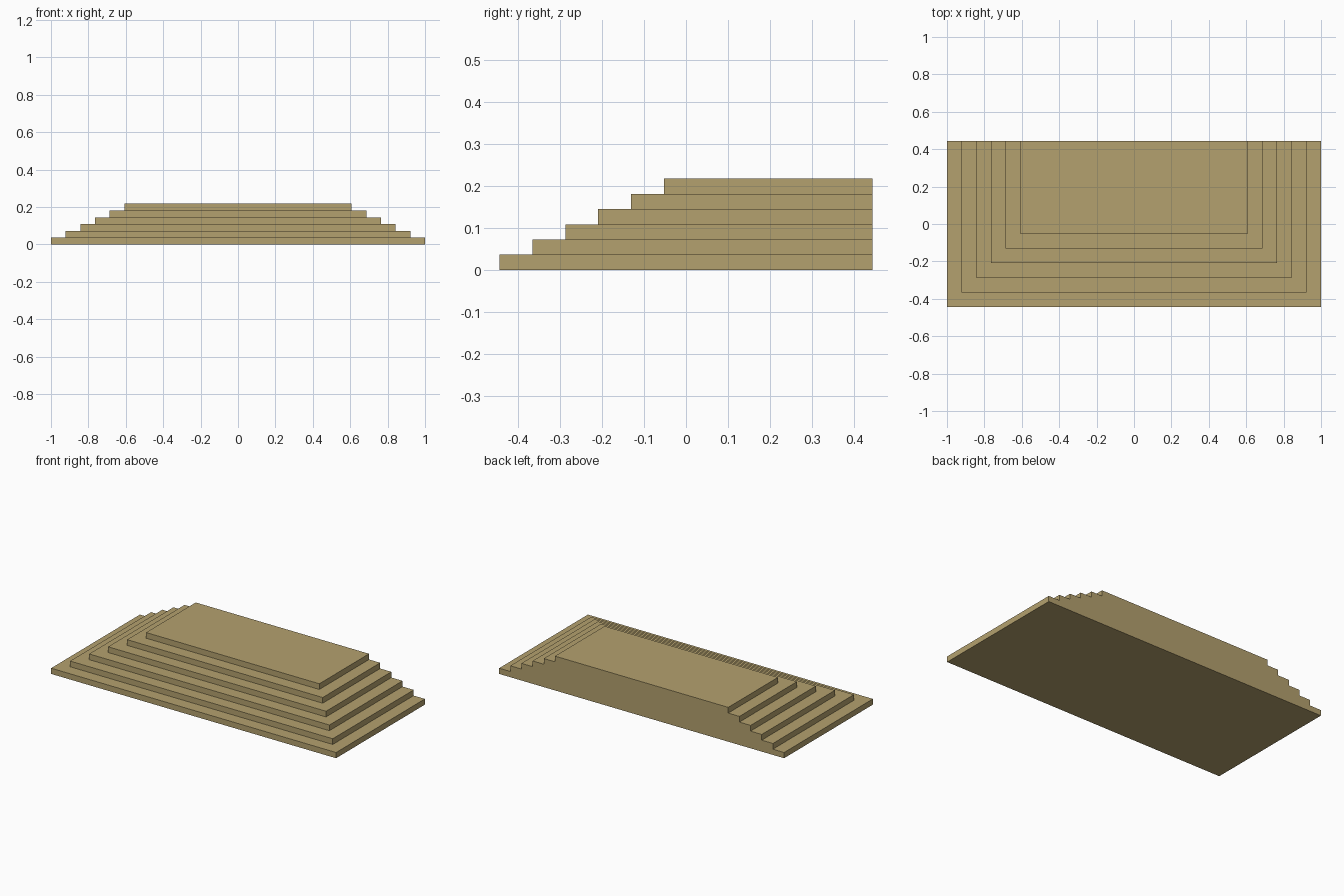
import bpy
import bmesh
from mathutils import Vector

default = bpy.data.objects.get("Cube")
if default:
    bpy.data.objects.remove(default, do_unlink=True)

STEPS = 6
RISE = 0.2178 / STEPS
TREAD = 0.0784
HALF_WIDTH = 1.0
HALF_DEPTH = 0.445

# Sandstone colour shared by every step
stone = bpy.data.materials.new("sandstone")
stone.use_nodes = True
colour = (0.456, 0.356, 0.156, 1.0)
stone.diffuse_color = colour
bsdf = next(n for n in stone.node_tree.nodes if n.type == "BSDF_PRINCIPLED")
bsdf.inputs["Base Color"].default_value = colour
bsdf.inputs["Roughness"].default_value = 0.9


def slab(name, low, high):
    """Box spanning two opposite corners."""
    low, high = Vector(low), Vector(high)
    size, centre = high - low, (low + high) / 2
    bm = bmesh.new()
    bmesh.ops.create_cube(bm, size=1)
    bmesh.ops.scale(bm, vec=size, verts=bm.verts)
    mesh = bpy.data.meshes.new(name)
    bm.to_mesh(mesh)
    bm.free()
    mesh.materials.append(stone)
    obj = bpy.data.objects.new(name, mesh)
    obj.location = centre
    bpy.context.collection.objects.link(obj)
    return obj


# Steps recede on the front and both sides, and stay flush at the back
for i in range(STEPS):
    inset = i * TREAD
    name = "top_landing" if i == STEPS - 1 else f"step_{i + 1}"
    slab(name,
         (inset - HALF_WIDTH, inset - HALF_DEPTH, i * RISE),
         (HALF_WIDTH - inset, HALF_DEPTH, (i + 1) * RISE))
